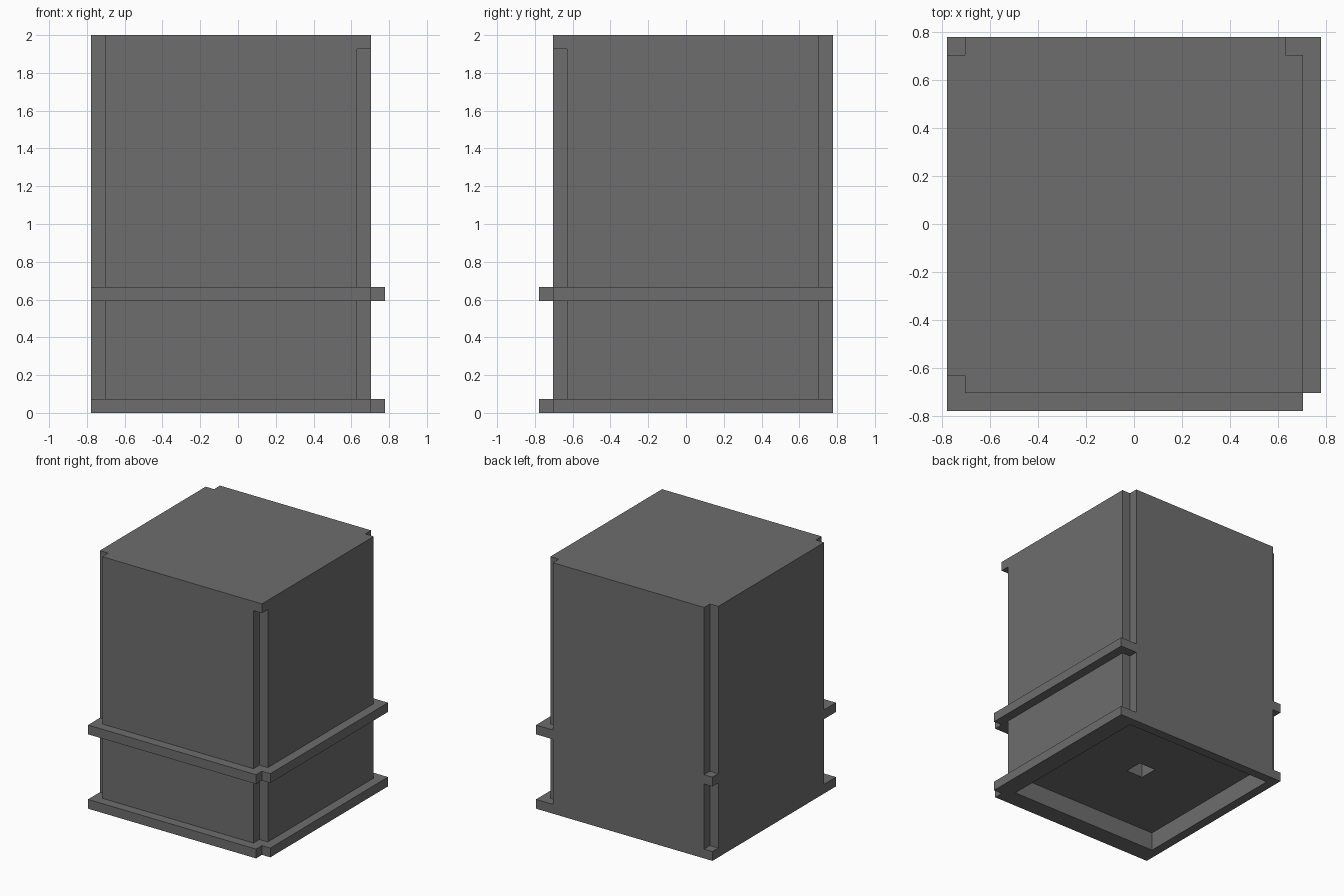
import bpy, bmesh

cube = bpy.data.objects.get("Cube")
if cube:
    bpy.data.objects.remove(cube, do_unlink=True)

U = 2 / 27          # one module of the design
HALF = 10.5         # half the footprint, in modules

grey = bpy.data.materials.new("mid_grey")
grey.use_nodes = True
colour = (0.155, 0.155, 0.155, 1)
grey.diffuse_color = colour
next(n for n in grey.node_tree.nodes
     if n.type == 'BSDF_PRINCIPLED').inputs["Base Color"].default_value = colour


def rect(x0, x1, y0, y1):
    return [(x0, y0), (x1, y0), (x1, y1), (x0, y1)]


def prism(name, outlines, z0, z1):
    """Extrude plan outlines (in modules) from z0 to z1; inner outlines are holes."""
    curve = bpy.data.curves.new(name, 'CURVE')
    curve.dimensions = '2D'
    curve.fill_mode = 'BOTH'
    curve.extrude = (z1 - z0) * U / 2
    for points in outlines:
        spline = curve.splines.new('POLY')
        spline.points.add(len(points) - 1)
        spline.use_cyclic_u = True
        for p, (x, y) in zip(spline.points, points):
            p.co = ((x - HALF) * U, (y - HALF) * U, 0, 1)
    temp = bpy.data.objects.new(name + "_outline", curve)
    bpy.context.collection.objects.link(temp)
    bpy.context.view_layer.update()
    graph = bpy.context.evaluated_depsgraph_get()
    mesh = bpy.data.meshes.new_from_object(temp.evaluated_get(graph))
    bpy.data.objects.remove(temp, do_unlink=True)
    bpy.data.curves.remove(curve)

    # Tidy: weld, merge flat triangles, face outwards, lift to height
    bm = bmesh.new()
    bm.from_mesh(mesh)
    bmesh.ops.remove_doubles(bm, verts=bm.verts, dist=1e-4)
    bmesh.ops.dissolve_limit(bm, angle_limit=0.01, verts=bm.verts, edges=bm.edges)
    bmesh.ops.recalc_face_normals(bm, faces=bm.faces)
    bmesh.ops.translate(bm, verts=bm.verts, vec=(0, 0, (z0 + z1) * U / 2))
    for f in bm.faces:
        f.smooth = False
    bm.to_mesh(mesh)
    bm.free()
    mesh.name = name
    mesh.materials.clear()
    mesh.materials.append(grey)
    obj = bpy.data.objects.new(name, mesh)
    bpy.context.collection.objects.link(obj)
    return obj


# Plan outlines: rim misses its front corner, body is notched at all four corners
rim = [(0, 0), (20, 0), (20, 1), (21, 1), (21, 21), (0, 21)]
core = rect(1, 19, 2, 20)
shaft = rect(9, 11, 10, 12)
body = [(1, 1), (19, 1), (19, 2), (20, 2), (20, 20), (19, 20),
        (19, 21), (1, 21), (1, 20), (0, 20), (0, 2), (1, 2)]

# Foot rim around the underside recess
prism("foot_rim", [rim, core], 0, 1)

# Base: four side panels around a raised core with a small shaft
for side, plan in {"front": rect(1, 19, 1, 2), "back": rect(1, 19, 20, 21),
                   "right": rect(0, 1, 2, 20), "left": rect(19, 20, 2, 20)}.items():
    prism("base_panel_" + side, [plan], 1, 8)
prism("base_core", [core, shaft], 2, 8)

# Middle rim and upper body
prism("middle_rim", [rim], 8, 9)
prism("upper_body", [body], 9, 27)

# Small cap closing the groove at the front corner
prism("top_corner_cap", [rect(19, 20, 1, 2)], 26, 27)
